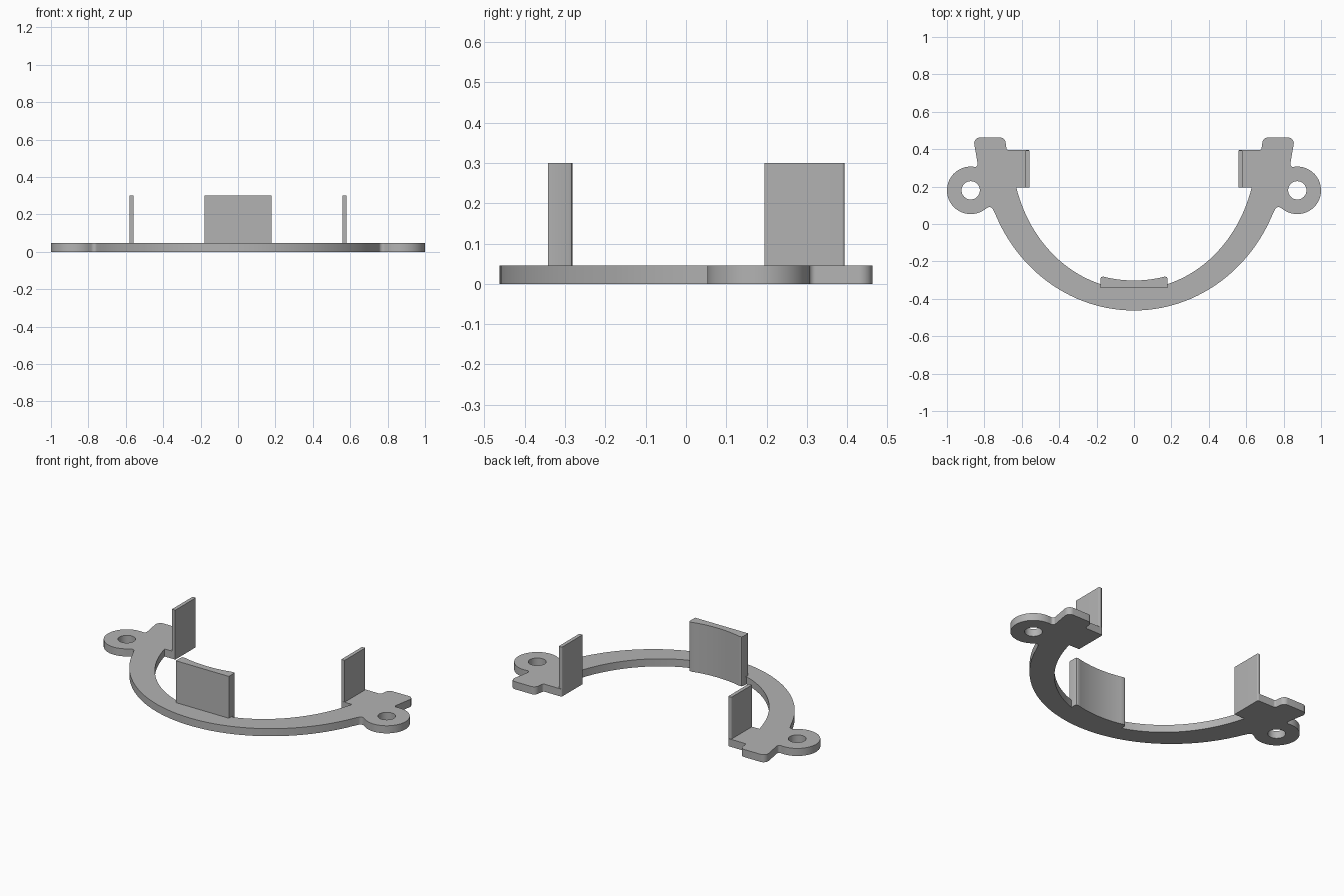
import bpy, bmesh, math
from mathutils import Vector

cube = bpy.data.objects.get("Cube")
if cube:
    bpy.data.objects.remove(cube)

PLATE_TOP, PANEL_TOP = 0.046, 0.3

grey = bpy.data.materials.new("plain grey")
grey.use_nodes = True
grey.diffuse_color = (0.45, 0.45, 0.45, 1)
grey.node_tree.nodes["Principled BSDF"].inputs["Base Color"].default_value = (0.45, 0.45, 0.45, 1)


def arc(cx, cy, rx, ry, start, end, n):
    """Points along an elliptical arc, angles in degrees."""
    angles = [math.radians(start + (end - start) * i / n) for i in range(n + 1)]
    return [(cx + rx * math.cos(a), cy + ry * math.sin(a)) for a in angles]


def fillet(before, corner, after, r, n=6):
    """Round one corner with a tangent arc."""
    p = Vector(corner)
    u = (Vector(before) - p).normalized()
    v = (Vector(after) - p).normalized()
    half = u.angle(v) / 2
    t = r / math.tan(half)
    a, b = p + u * t, p + v * t
    c = p + (u + v).normalized() * (r / math.sin(half))
    pts = [c + (a.lerp(b, i / n) - c).normalized() * r for i in range(n + 1)]
    return [tuple(q) for q in pts]


def rounded(start, corners, end):
    """Round a run of (x, y, radius) corners between two end points."""
    path = [start] + [c[:2] for c in corners] + [end]
    out = []
    for i, (x, y, r) in enumerate(corners):
        out += fillet(path[i], (x, y), path[i + 2], r) if r else [(x, y)]
    return out


def flip(points):
    return [(-x, y) for x, y in reversed(points)]


def extrude(name, loops, z0, z1):
    """Extrude flat loops into a solid; inner loops become holes."""
    curve = bpy.data.curves.new(name, "CURVE")
    curve.dimensions, curve.fill_mode = "2D", "BOTH"
    curve.extrude = (z1 - z0) / 2
    for loop in loops:
        spline = curve.splines.new("POLY")
        spline.points.add(len(loop) - 1)
        for point, (x, y) in zip(spline.points, loop):
            point.co = (x, y, 0, 1)
        spline.use_cyclic_u = True
    temp = bpy.data.objects.new(name + " profile", curve)
    bpy.context.collection.objects.link(temp)
    graph = bpy.context.evaluated_depsgraph_get()
    mesh = bpy.data.meshes.new_from_object(temp.evaluated_get(graph))
    bpy.data.objects.remove(temp)
    bpy.data.curves.remove(curve)
    bm = bmesh.new()
    bm.from_mesh(mesh)
    bmesh.ops.remove_doubles(bm, verts=bm.verts, dist=0.0001)
    bmesh.ops.translate(bm, verts=bm.verts, vec=(0, 0, (z0 + z1) / 2))
    bmesh.ops.recalc_face_normals(bm, faces=bm.faces)
    bm.to_mesh(mesh)
    bm.free()
    mesh.materials.clear()
    mesh.materials.append(grey)
    obj = bpy.data.objects.new(name, mesh)
    bpy.context.collection.objects.link(obj)
    bpy.ops.object.select_all(action="DESELECT")
    obj.select_set(True)
    bpy.context.view_layer.objects.active = obj
    bpy.ops.object.shade_smooth_by_angle(angle=math.radians(30))


# Curved front band, left half: outer and inner edges
outer = arc(0, 0.4, 0.81, 0.8625, -90, -24.3, 24)
inner = arc(0, 0.4, 0.654, 0.75, -15.9, -74, 24)

# Screw boss and end tab
boss = arc(0.873, 0.18, 0.127, 0.127, -128, 100, 36)
neck = rounded(outer[-1], [(0.765, 0.1, 0.02)], boss[0])
tab = rounded(boss[-1], [(0.833, 0.305, 0.015), (0.86, 0.4625, 0.03), (0.69, 0.4625, 0.03),
                         (0.681, 0.396, 0.012), (0.558, 0.396, 0.008), (0.558, 0.195, 0)], inner[0])

# Inner face of the front panel, also carried through the plate
lip = [(0.178, -0.29), (0.175, -0.284), (0.168, -0.282)]
lip += arc(0, 0.36, 0.662, 0.662, -75.6, -90, 8)

half = outer + neck + boss + tab + inner + lip
outline = half + flip(half)[1:-1]
holes = [arc(s * 0.873, 0.18, 0.049, 0.049, 0, 348.75, 31) for s in (-1, 1)]
extrude("base_plate", [outline] + holes, 0, PLATE_TOP)

# Upright front panel with a curved inner face
front = [(0.178, -0.342)] + lip
extrude("front_panel", [front + flip(front)[1:]], PLATE_TOP, PANEL_TOP)

# Upright side panels on the end tabs
side = rounded((0.58, 0.195), [(0.58, 0.393, 0.006), (0.558, 0.393, 0.006),
                               (0.558, 0.195, 0)], (0.58, 0.195)) + [(0.58, 0.195)]
extrude("left_panel", [side], PLATE_TOP, PANEL_TOP)
extrude("right_panel", [flip(side)], PLATE_TOP, PANEL_TOP)
